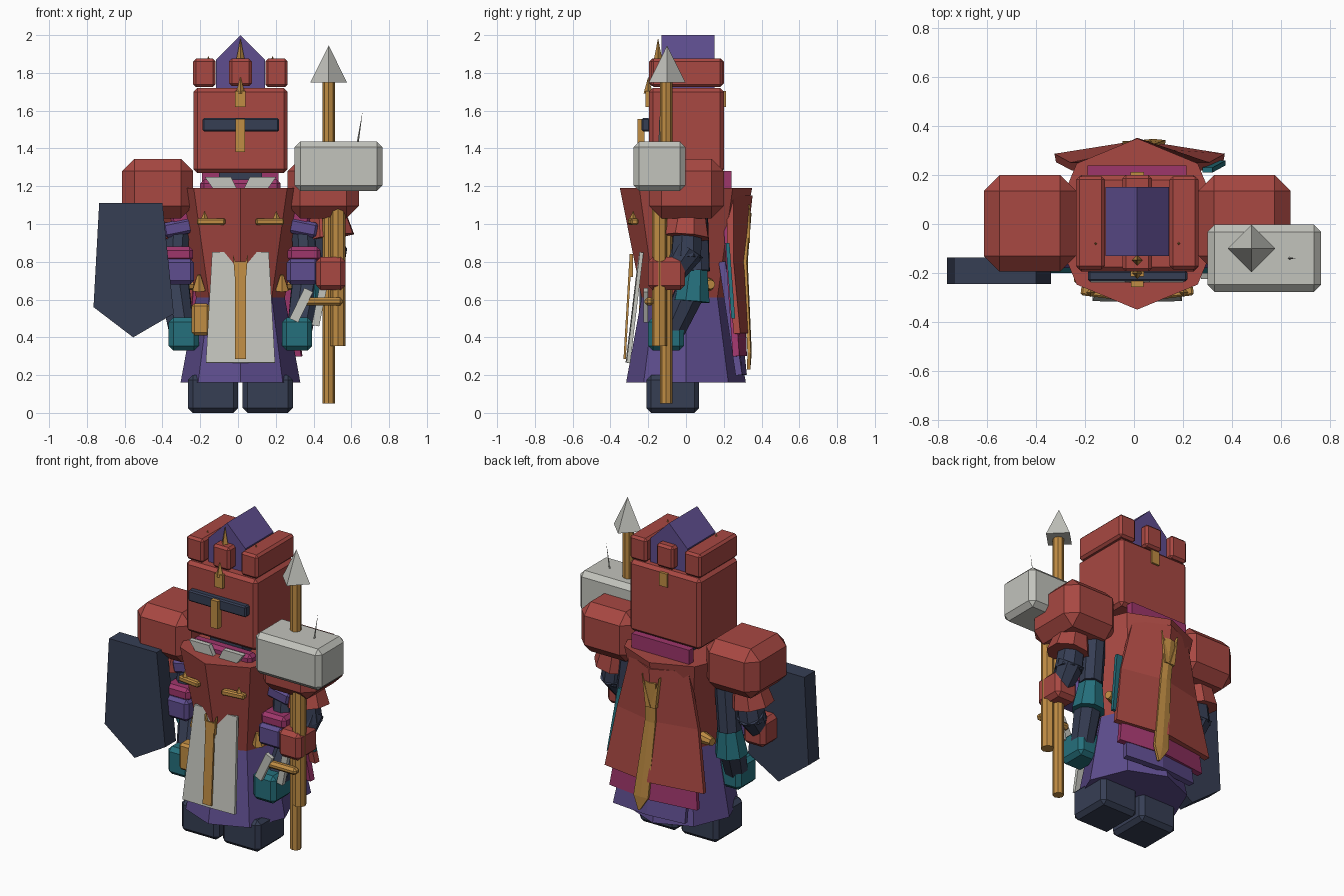
import bpy, bmesh, math
from mathutils import Vector

if "Cube" in bpy.data.objects:
    bpy.data.objects.remove(bpy.data.objects["Cube"])

CX = 0.013  # centre line of the figure


def mat(name, r, g, b):
    m = bpy.data.materials.new(name)
    m.diffuse_color = [(c / 255 / 12.92 if c < 11 else ((c / 255 + .055) / 1.055) ** 2.4) for c in (r, g, b)] + [1]
    m.use_nodes = True
    m.node_tree.nodes["Principled BSDF"].inputs["Base Color"].default_value = m.diffuse_color
    return m


RED = mat("brick_red", 168, 72, 66)
PURPLE = mat("purple", 94, 77, 142)
NAVY = mat("navy", 54, 62, 84)
MAGENTA = mat("magenta", 158, 54, 107)
GOLD = mat("gold", 192, 141, 68)
SILVER = mat("silver", 194, 195, 188)
TEAL = mat("teal", 37, 112, 124)


def make(name, bm, m):
    bmesh.ops.recalc_face_normals(bm, faces=bm.faces[:])
    me = bpy.data.meshes.new(name)
    bm.to_mesh(me)
    bm.free()
    me.materials.append(m)
    ob = bpy.data.objects.new(name, me)
    bpy.context.collection.objects.link(ob)
    return ob


def box(name, xs, ys, zs, m, bevel=0.0, rot=None):
    bm = bmesh.new()
    bmesh.ops.create_cube(bm, size=1)
    size = [b - a for a, b in (xs, ys, zs)]
    for v in bm.verts:
        v.co = [v.co[i] * size[i] for i in range(3)]
    ob = make(name, bm, m)
    ob.location = [(a + b) / 2 for a, b in (xs, ys, zs)]
    if rot:
        ob.rotation_euler = rot
    if bevel:
        mod = ob.modifiers.new("bevel", "BEVEL")
        mod.width, mod.segments = bevel, 1
    return ob


def limb(name, p0, p1, r0, r1, m, n=8):
    """Tapered rod between two points."""
    p0, p1 = Vector(p0), Vector(p1)
    d = p1 - p0
    bm = bmesh.new()
    bmesh.ops.create_cone(bm, cap_ends=True, segments=n, radius1=r0, radius2=r1, depth=d.length)
    bmesh.ops.remove_doubles(bm, verts=bm.verts[:], dist=1e-5)
    ob = make(name, bm, m)
    ob.location = (p0 + p1) / 2
    if d.x or d.y or d.z < 0:
        ob.rotation_euler = d.to_track_quat('Z', 'Y').to_euler()
    return ob


def slab(name, pts, y0, y1, m):
    """Outline in x and z, extruded along y."""
    bm = bmesh.new()
    f = bm.faces.new([bm.verts.new((x, y0, z)) for x, z in pts])
    ext = bmesh.ops.extrude_face_region(bm, geom=[f])
    for v in ext["geom"]:
        if isinstance(v, bmesh.types.BMVert):
            v.co.y = y1
    return make(name, bm, m)


def sheet(name, rows, m, thick):
    """Cloth folded on its centre; rows are (z, centre x, half width, centre y, edge y)."""
    bm = bmesh.new()
    g = [[bm.verts.new(p) for p in ((x - w, ye, z), (x, ym, z), (x + w, ye, z))] for z, x, w, ym, ye in rows]
    for a, b in zip(g, g[1:]):
        for i in range(2):
            bm.faces.new((a[i], a[i + 1], b[i + 1], b[i]))
    ob = make(name, bm, m)
    mod = ob.modifiers.new("thickness", "SOLIDIFY")
    mod.thickness, mod.offset = thick, 0
    return ob


def pair(fn, name, *args, **kw):
    """Call fn(name, side) on both sides."""
    for s, label in ((-1, "left"), (1, "right")):
        fn(label + "_" + name, s, *args, **kw)


def side_box(name, s, xs, ys, zs, m, bevel=0.0, rot=None):
    a, b = sorted(CX + s * x for x in xs)
    box(name, (a, b), ys, zs, m, bevel, rot and (rot[0], rot[1] * s, rot[2] * s))


def side_limb(name, s, p0, p1, r0, r1, m, n=8):
    limb(name, (CX + s * p0[0], *p0[1:]), (CX + s * p1[0], *p1[1:]), r0, r1, m, n)


# boots and octagonal robe
pair(side_box, "boot", (0.012, 0.277), (-0.21, 0.07), (0, 0.2), NAVY, 0.025)
limb("robe_skirt", (CX, 0, 0.16), (CX, 0, 0.61), 0.317, 0.235, PURPLE)
limb("robe_mantle", (CX, 0, 0.61), (CX, 0, 1.19), 0.235, 0.35, RED)

# neck and collars
box("neck", (-0.1, 0.126), (-0.14, 0.12), (1.15, 1.29), NAVY)
box("back_collar", (-0.19, 0.215), (0.195, 0.24), (1.12, 1.28), MAGENTA)
box("front_collar", (-0.2, 0.226), (-0.2, -0.12), (1.17, 1.235), MAGENTA, 0.02)
for s, label in ((-1, "left"), (1, "right")):
    slab(label + "_collar_flap", [(CX + s * x, z) for x, z in
         ((0.19, 1.25), (0.05, 1.25), (0.015, 1.18), (0.14, 1.18))], -0.24, -0.21, SILVER)

# tabard with gold stripe
sheet("tabard", [(0.85, CX, 0.15, -0.24, -0.235), (0.265, CX, 0.183, -0.31, -0.305)], SILVER, 0.02)
sheet("tabard_stripe", [(0.8, CX, 0.03, -0.295, -0.295), (0.285, CX, 0.03, -0.325, -0.325)], GOLD, 0.012)
for s, label in ((-1, "left"), (1, "right")):
    slab(label + "_stripe_fork", [(CX, 0.72), (CX + s * 0.04, 0.84), (CX + s * 0.03, 0.72)], -0.30, -0.28, GOLD)

# chest clasps
pair(side_box, "clasp", (0.08, 0.23), (-0.30, -0.26), (0.995, 1.03), GOLD, 0.008, (0, 0, 0.12))
pair(side_limb, "clasp_spike", (0.19, -0.28, 1.03), (0.19, -0.28, 1.07), 0.018, 0, GOLD, 4)

# layered cape on the back
sheet("cape_outer", [(1.15, CX, 0.2, 0.335, 0.235), (0.8, CX + 0.01, 0.28, 0.295, 0.235),
                     (0.42, CX + 0.01, 0.345, 0.325, 0.27)], RED, 0.035)
sheet("cape_middle", [(1.0, CX, 0.22, 0.28, 0.215), (0.3, CX + 0.02, 0.305, 0.305, 0.265)], MAGENTA, 0.035)
sheet("cape_inner", [(0.8, CX, 0.2, 0.24, 0.19), (0.2, CX + 0.04, 0.25, 0.305, 0.28)], PURPLE, 0.035)
sheet("cape_stripe", [(1.06, CX, 0.035, 0.338, 0.33), (0.8, CX + 0.015, 0.035, 0.318, 0.312),
                      (0.32, CX + 0.065, 0.05, 0.339, 0.334), (0.23, CX + 0.08, 0.005, 0.332, 0.332)], GOLD, 0.018)
for s, label in ((-1, "left"), (1, "right")):
    slab(label + "_cape_fork", [(CX, 0.9), (CX + s * 0.06, 1.1), (CX + s * 0.035, 0.9)], 0.315, 0.34, GOLD)
sheet("side_tassel", [(0.9, 0.30, 0.02, 0.22, 0.22), (0.5, 0.35, 0.025, 0.25, 0.25)], TEAL, 0.02)

# helmet
box("helmet", (-0.235, 0.263), (-0.195, 0.2), (1.27, 1.72), RED, 0.02)
box("visor", (-0.188, 0.218), (-0.235, -0.19), (1.49, 1.56), NAVY, 0.008)
box("nose_guard", (-0.012, 0.038), (-0.258, -0.22), (1.38, 1.555), GOLD)
for label, y0, y1 in (("front", -0.215, -0.18), ("back", 0.18, 0.212)):
    box(label + "_helmet_stud", (-0.015, 0.041), (y0, y1), (1.62, 1.705), GOLD)
limb("brow_spike", (CX, -0.2, 1.69), (CX, -0.2, 1.78), 0.025, 0, GOLD, 4)

# battlements with a gabled roof inside
pair(side_box, "battlement", (0.132, 0.25), (-0.185, 0.195), (1.725, 1.875), RED, 0.014)
for label, y0, y1 in (("front", -0.195, -0.1), ("back", 0.1, 0.2)):
    box(label + "_battlement", (-0.047, 0.073), (y0, y1), (1.73, 1.875), RED, 0.014)
slab("roof", [(CX - 0.13, 1.71), (CX + 0.13, 1.71), (CX + 0.13, 1.87), (CX, 2.0), (CX - 0.13, 1.87)],
     -0.13, 0.152, PURPLE)
limb("crown_spike", (CX, -0.148, 1.86), (CX, -0.148, 1.985), 0.024, 0, GOLD, 4)
pair(side_limb, "corner_spike", (0.17, -0.08, 1.87), (0.17, -0.08, 1.89), 0.008, 0, GOLD, 4)

# shoulders and outer arms
pair(side_box, "shoulder", (0.25, 0.627), (-0.195, 0.2), (1.03, 1.345), RED, 0.065)
pair(side_limb, "outer_sleeve", (0.46, 0.01, 1.06), (0.48, 0.0, 0.93), 0.1, 0.13, RED)
pair(side_limb, "outer_upper_arm", (0.45, 0.01, 1.05), (0.48, 0.0, 0.82), 0.075, 0.085, NAVY)
pair(side_limb, "outer_forearm", (0.48, 0.02, 0.87), (0.48, -0.08, 0.72), 0.085, 0.06, NAVY)
pair(side_box, "outer_hand", (0.4, 0.555), (-0.2, -0.005), (0.65, 0.825), RED, 0.025)

# middle arms
pair(side_box, "middle_sleeve", (0.25, 0.41), (-0.1, 0.06), (0.94, 1.02), PURPLE, 0.015, (0, 0.2, 0))
pair(side_box, "middle_sleeve_band", (0.23, 0.37), (-0.09, 0.05), (1.0, 1.07), MAGENTA, 0.015, (0, 0.2, 0))
pair(side_limb, "middle_arm", (0.33, -0.02, 1.0), (0.34, -0.05, 0.84), 0.065, 0.065, NAVY)
pair(side_box, "middle_cuff", (0.25, 0.425), (-0.16, 0.0), (0.8, 0.88), MAGENTA, 0.02)
pair(side_box, "middle_hand", (0.245, 0.415), (-0.18, -0.01), (0.68, 0.815), PURPLE, 0.02)

# lower arms
pair(side_limb, "lower_upper_arm", (0.33, 0.05, 1.05), (0.36, 0.06, 0.75), 0.07, 0.07, NAVY)
pair(side_limb, "elbow_guard", (0.345, 0.05, 0.84), (0.355, 0.03, 0.59), 0.06, 0.1, TEAL)
pair(side_limb, "lower_forearm", (0.35, 0.03, 0.66), (0.31, -0.08, 0.42), 0.085, 0.07, NAVY)
pair(side_box, "lower_hand", (0.22, 0.38), (-0.2, -0.01), (0.33, 0.505), TEAL, 0.025)

# belt fittings
pair(side_limb, "belt_knob", (0.2, 0.11, 0.68), (0.29, 0.13, 0.68), 0.04, 0.025, GOLD)
pair(side_limb, "front_belt_knob", (0.22, -0.12, 0.65), (0.22, -0.14, 0.73), 0.04, 0.01, GOLD, 6)
box("belt_pouch", (-0.245, -0.15), (-0.25, -0.16), (0.41, 0.58), GOLD, 0.015)

# shield
slab("shield", [(-0.735, 1.11), (-0.40, 1.11), (-0.34, 0.525), (-0.555, 0.40), (-0.765, 0.56)],
     -0.245, -0.137, NAVY)

# hammer
box("hammer_head", (0.30, 0.765), (-0.278, -0.002), (1.175, 1.437), SILVER, 0.03)
limb("hammer_shaft", (0.53, -0.14, 0.355), (0.53, -0.14, 1.2), 0.04, 0.04, GOLD)
limb("hammer_needle", (0.632, -0.14, 1.42), (0.66, -0.14, 1.6), 0.006, 0.0, SILVER, 4)

# spear
limb("spear_shaft", (0.48, -0.105, 0.05), (0.48, -0.105, 1.76), 0.033, 0.033, GOLD)
limb("spear_tip", (0.48, -0.1, 1.75), (0.48, -0.1, 1.945), 0.097, 0.0, SILVER, 4)

# short blades with a gold guard
box("blade_guard", (0.335, 0.555), (-0.22, -0.17), (0.568, 0.612), GOLD, 0.015)
box("inner_blade", (0.31, 0.36), (-0.225, -0.2), (0.48, 0.66), SILVER, 0, (0, 0.45, 0))
box("outer_blade", (0.41, 0.45), (-0.17, -0.14), (0.46, 0.66), SILVER, 0, (0, 0.2, 0))
